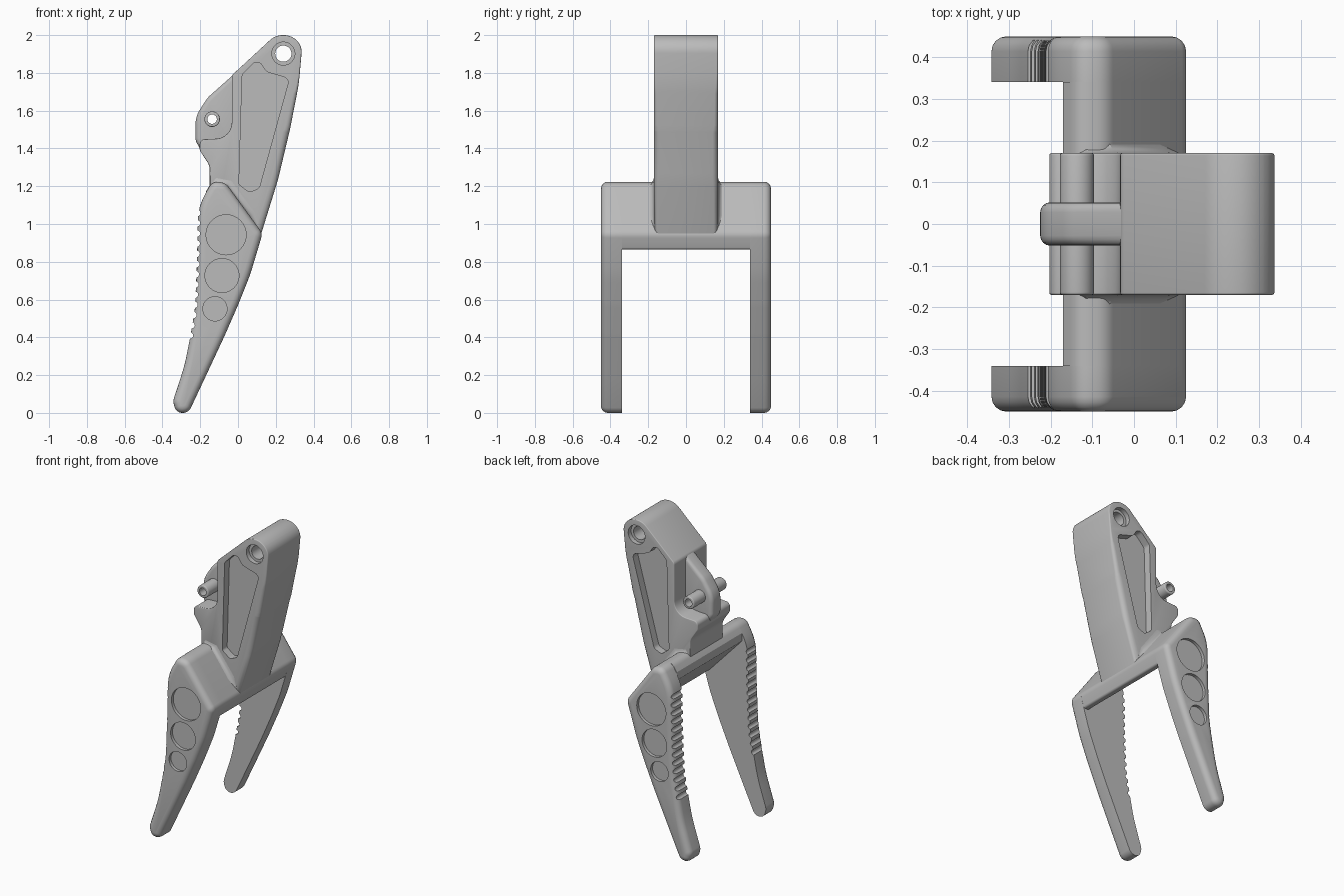
import bpy, bmesh, math
from mathutils import Vector

cube = bpy.data.objects.get("Cube")
if cube:
    bpy.data.objects.remove(cube, do_unlink=True)

grey = bpy.data.materials.new("matte grey")
grey.use_nodes = True
grey.diffuse_color = (0.5, 0.5, 0.5, 1)
grey.node_tree.nodes["Principled BSDF"].inputs["Base Color"].default_value = (0.5, 0.5, 0.5, 1)


def rounded(corners, steps=6):
    """Polygon of (x, z, radius) corners with each corner turned into an arc."""
    out = []
    n = len(corners)
    for i, (x, z, r) in enumerate(corners):
        p = Vector((x, z))
        a = Vector(corners[i - 1][:2]) - p
        b = Vector(corners[(i + 1) % n][:2]) - p
        half = (math.pi - a.angle(b)) / 2
        if r == 0 or half < 0.01:
            out.append(p)
            continue
        t = min(r * math.tan(half), 0.48 * min(a.length, b.length))
        r = t / math.tan(half)
        centre = p + (a.normalized() + b.normalized()).normalized() * (r / math.cos(half))
        u = p + a.normalized() * t - centre
        v = p + b.normalized() * t - centre
        turn = u.angle_signed(v)
        for k in range(steps + 1):
            f = turn * k / steps
            c, s = math.cos(f), math.sin(f)
            out.append(centre + Vector((u.x * c + u.y * s, u.y * c - u.x * s)))
    return out


def disc(x, z, r, n=40):
    return [Vector((x + r * math.cos(k * math.tau / n), z + r * math.sin(k * math.tau / n)))
            for k in range(n)]


def apply(obj, mod):
    bpy.ops.object.select_all(action='DESELECT')
    bpy.context.view_layer.objects.active = obj
    obj.select_set(True)
    bpy.ops.object.modifier_apply(modifier=mod.name)


def finish(obj):
    bpy.ops.object.select_all(action='DESELECT')
    bpy.context.view_layer.objects.active = obj
    obj.select_set(True)
    bpy.ops.object.shade_smooth_by_angle(angle=math.radians(32))


def mesh_object(name, bm):
    bmesh.ops.recalc_face_normals(bm, faces=bm.faces)
    mesh = bpy.data.meshes.new(name)
    bm.to_mesh(mesh)
    bm.free()
    mesh.materials.append(grey)
    obj = bpy.data.objects.new(name, mesh)
    bpy.context.collection.objects.link(obj)
    return obj


def prism(name, outline, y0, y1, width=0, weight=None):
    """Extrude an x-z outline along y; weight(edge midpoint) scales the rim rounding."""
    bm = bmesh.new()
    layer = bm.edges.layers.float.new("bevel_weight_edge")
    rings = [[bm.verts.new((p.x, y, p.y)) for p in outline] for y in (y0, y1)]
    n = len(outline)
    for ring in rings:
        bm.faces.new(ring)
    for i in range(n):
        j = (i + 1) % n
        bm.faces.new((rings[0][i], rings[0][j], rings[1][j], rings[1][i]))
    if width:
        for e in bm.edges:
            a, b = e.verts
            if abs(a.co.y - b.co.y) < 1e-6:
                e[layer] = weight((a.co + b.co) / 2) if weight else 1
    obj = mesh_object(name, bm)
    if width:
        mod = obj.modifiers.new("rim", 'BEVEL')
        mod.limit_method = 'WEIGHT'
        mod.width = width
        mod.segments = 4
        mod.use_clamp_overlap = False
        apply(obj, mod)
    return obj


def cut(obj, outline, y0, y1):
    cutter = prism("cutter", outline, y0, y1)
    cutter.hide_render = True
    mod = obj.modifiers.new("cut", 'BOOLEAN')
    mod.operation = 'DIFFERENCE'
    mod.solver = 'EXACT'
    mod.object = cutter
    apply(obj, mod)
    bpy.data.objects.remove(cutter, do_unlink=True)


# Legs: curved prongs with a rounded outer rim, round recesses and a grooved grip
back_edge = [(-0.255, 0.39), (-0.228, 0.55), (-0.217, 0.8), (-0.212, 1.09)]
leg_outline = rounded(
    [(-0.135, 1.228, 0.05), (-0.065, 1.217, 0.06), (0.13, 0.95, 0.05), (0.064, 0.73, 1),
     (0, 0.57, 1), (-0.07, 0.41, 1), (-0.175, 0.185, 1), (-0.262, 0, 0.05), (-0.325, 0, 0.05),
     (-0.345, 0.06, 0.06), (-0.283, 0.25, 1)] + [(x, z, 0.5) for x, z in back_edge])


def edge_x(z):
    for (xa, za), (xb, zb) in zip(back_edge, back_edge[1:]):
        if z <= zb:
            return xa + (xb - xa) * (z - za) / (zb - za)
    return back_edge[-1][0]


legs = prism("legs", leg_outline, -0.34, -0.45, 0.036, lambda m: 1 if m.y < -0.4 else 0)
for x, z, r in ((-0.063, 0.943, 0.106), (-0.085, 0.727, 0.09), (-0.122, 0.551, 0.064)):
    cut(legs, disc(x, z, r), -0.43, -0.5)
for k in range(13):
    z = 0.41 + k * 0.054
    cut(legs, disc(edge_x(z) - 0.003, z, 0.017, 14), -0.3, -0.5)
mirror = legs.modifiers.new("other side", 'MIRROR')
mirror.use_axis = (False, True, False)
mirror.use_mirror_merge = False
apply(legs, mirror)
finish(legs)

# Crossbar: sloping slab that joins the legs
bar = prism("crossbar", rounded(
    [(-0.17, 1.172, 0), (-0.135, 1.228, 0.05), (-0.065, 1.217, 0.06), (0.13, 0.95, 0.05),
     (0.104, 0.865, 0.015), (0.07, 0.865, 0.015), (-0.17, 1.12, 0.01)]), -0.34, 0.34)
finish(bar)


# Arm: tall block whose outer rim gets rounder towards the crossbar
def arm_weight(m):
    outer = m.x > 0.09 + (m.z - 0.95) * 0.2
    return max(0.15, min(1, (1.9 - m.z) / 0.5)) if outer and m.z < 1.9 else 0.15


arm = prism("arm", rounded(
    [(0.198, 2, 0.1), (0.282, 2, 0.1), (0.34, 1.943, 0.1), (0.322, 1.74, 1), (0.275, 1.5, 1),
     (0.212, 1.235, 1), (0.122, 0.945, 0), (0.08, 0.93, 0), (-0.1, 1.13, 0), (-0.15, 1.2, 0),
     (-0.15, 1.31, 0.08), (-0.203, 1.39, 0.03), (-0.203, 1.448, 0.04), (-0.033, 1.455, 0.1),
     (-0.033, 1.787, 0.03)]),
    -0.17, 0.17, 0.035, arm_weight)
pocket = rounded(
    [(0.022, 1.79, 0.03), (0.105, 1.875, 0.04), (0.15, 1.805, 0.05), (0.272, 1.77, 0.03),
     (0.112, 1.19, 0.03), (0.06, 1.168, 0.02), (0.005, 1.21, 0.02)])
for side in (1, -1):
    cut(arm, pocket, 0.12 * side, 0.25 * side)
    cut(arm, disc(0.24, 1.902, 0.061), 0.14 * side, 0.25 * side)
cut(arm, disc(0.24, 1.902, 0.043), -0.3, 0.3)
finish(arm)

# Thin rounded flange with a hollow cross pin
flange = prism("flange", rounded(
    [(0, 1.812, 0), (-0.16, 1.67, 0.15), (-0.225, 1.57, 0.15), (-0.225, 1.44, 0.06),
     (-0.19, 1.38, 0), (0, 1.38, 0)]), -0.052, 0.052, 0.024)
pin = prism("cross_pin", disc(-0.137, 1.555, 0.041), -0.17, 0.17, 0.006)
for part in (flange, pin):
    cut(part, disc(-0.137, 1.555, 0.025), -0.3, 0.3)
    finish(part)

# Concave fillets where the arm meets the crossbar, fading out at both ends
path = [(-0.14, 1.2, 0.2), (-0.115, 1.216, 0.8), (-0.06, 1.204, 1), (0.06, 1.04, 1),
        (0.1, 0.985, 0.3)]
slope = [Vector((x, z)) for x, z, s in path]
for side, label in ((1, "back"), (-1, "front")):
    bm = bmesh.new()
    rings = []
    for i, p in enumerate(slope):
        d = (slope[min(i + 1, len(path) - 1)] - slope[max(i - 1, 0)]).normalized()
        up = Vector((-d.y, d.x))
        r = 0.035 * path[i][2]
        section = [(0.15, -0.01), (0.17 + r, -0.01)]
        for k in range(5):
            f = k * math.pi / 8
            section.append((0.17 + r - r * math.sin(f), r - r * math.cos(f)))
        section.append((0.15, r))
        rings.append([bm.verts.new((p.x + up.x * h, side * y, p.y + up.y * h)) for y, h in section])
    for a, b in zip(rings, rings[1:]):
        for i in range(len(a)):
            j = (i + 1) % len(a)
            bm.faces.new((a[i], a[j], b[j], b[i]))
    bm.faces.new(rings[0])
    bm.faces.new(rings[-1])
    finish(mesh_object(label + "_fillet", bm))
